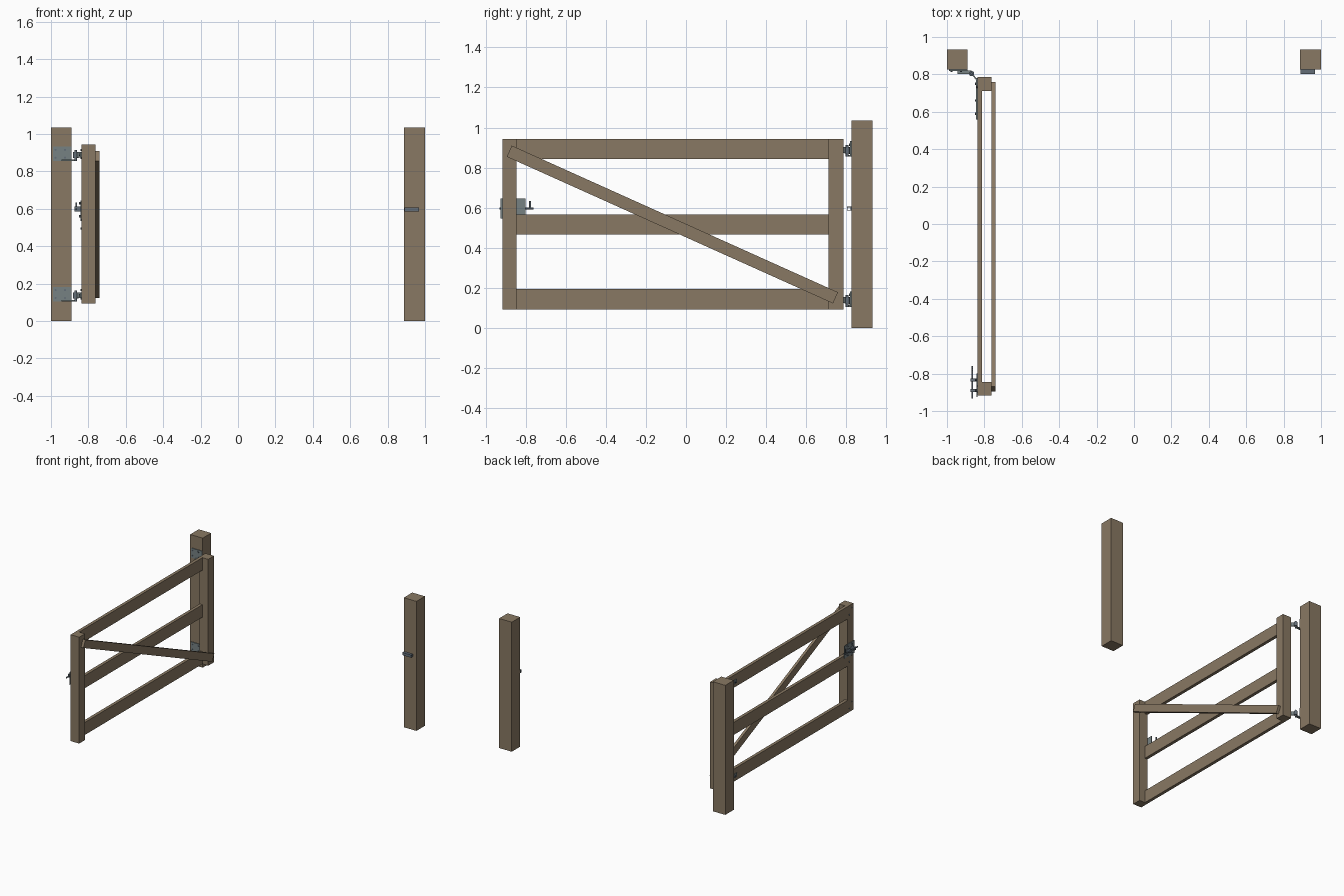
import bpy, bmesh, math
from mathutils import Matrix, Vector

if "Cube" in bpy.data.objects:
    bpy.data.objects.remove(bpy.data.objects["Cube"])


def make_material(name, rgb):
    m = bpy.data.materials.new(name)
    m.diffuse_color = (*rgb, 1)
    m.use_nodes = True
    m.node_tree.nodes["Principled BSDF"].inputs["Base Color"].default_value = m.diffuse_color
    return m


WOOD = make_material("weathered wood", (0.25, 0.19, 0.125))
ZINC = make_material("galvanised plate", (0.18, 0.22, 0.225))
STEEL = make_material("blue grey steel", (0.125, 0.155, 0.185))


def finish(bm, name, mat, matrix=Matrix()):
    bmesh.ops.recalc_face_normals(bm, faces=bm.faces)
    me = bpy.data.meshes.new(name)
    bm.to_mesh(me)
    bm.free()
    me.materials.append(mat)
    ob = bpy.data.objects.new(name, me)
    ob.matrix_world = matrix
    bpy.context.collection.objects.link(ob)
    return ob


def box(name, mat, x0, x1, y0, y1, z0, z1):
    bm = bmesh.new()
    bmesh.ops.create_cube(bm, size=1)
    bmesh.ops.scale(bm, verts=bm.verts, vec=(x1 - x0, y1 - y0, z1 - z0))
    return finish(bm, name, mat, Matrix.Translation(((x0 + x1) / 2, (y0 + y1) / 2, (z0 + z1) / 2)))


def beam(name, mat, a, b, width, thick):
    # bar from a to b; width lies across the direction in the y-z or x-y sense
    a, b = Vector(a), Vector(b)
    d = b - a
    bm = bmesh.new()
    bmesh.ops.create_cube(bm, size=1)
    bmesh.ops.scale(bm, verts=bm.verts, vec=(d.length, thick, width))
    ex = d.normalized()
    ey = Vector((0, 0, 1)).cross(ex).normalized()
    rot = Matrix((ex, ey, ex.cross(ey))).transposed().to_4x4()
    return finish(bm, name, mat, Matrix.Translation((a + b) / 2) @ rot)


def rod(name, mat, a, b, r, sides=12):
    a, b = Vector(a), Vector(b)
    d = b - a
    bm = bmesh.new()
    bmesh.ops.create_cone(bm, cap_ends=True, segments=sides, radius1=r, radius2=r, depth=d.length)
    for f in bm.faces:
        f.smooth = len(f.verts) == 4 and sides > 6
    rot = d.to_track_quat('Z', 'Y').to_matrix().to_4x4()
    return finish(bm, name, mat, Matrix.Translation((a + b) / 2) @ rot)


# posts
box("hinge_post", WOOD, -1.0, -0.89, 0.825, 0.932, 0, 1.035)
box("latch_post", WOOD, 0.888, 1.0, 0.825, 0.932, 0, 1.035)

# gate stiles, set in front of the rails at the joints
RAILS = (("bottom", 0.093, 0.193), ("middle", 0.467, 0.567), ("top", 0.843, 0.943))
STILES = (("latch_stile", -0.917, -0.845), ("hinge_stile", 0.712, 0.785))
for name, y0, y1 in STILES:
    box(name, WOOD, -0.813, -0.762, y0, y1, 0.093, 0.943)
    # stile filler between rails, flush with the rail face
    for (_, _, low), (_, high, _) in zip(RAILS, RAILS[1:]):
        box(name + "_face", WOOD, -0.838, -0.813, y0, y1, low, high)

# rails with bolt heads at each joint
for name, z0, z1 in RAILS:
    box(name + "_rail", WOOD, -0.838, -0.813, -0.917, 0.785, z0, z1)
    for _, y0, y1 in STILES:
        for dy, dz in ((-0.016, 0.022), (0.016, -0.022)):
            y, z = (y0 + y1) / 2 + dy, (z0 + z1) / 2 + dz
            rod("rail_bolt", STEEL, (-0.838, y, z), (-0.842, y, z), 0.005, 8)

# diagonal brace on the inner side
beam("diagonal_brace", WOOD, (-0.751, -0.882, 0.882), (-0.751, 0.746, 0.15), 0.061, 0.021)

# hinges
for h in (0.105, 0.855):
    box("hinge_post_plate", ZINC, -0.99, -0.89, 0.819, 0.825, h, h + 0.077)
    for x in (-0.975, -0.925):
        for z in (h + 0.018, h + 0.06):
            rod("hinge_plate_bolt", STEEL, (x, 0.82, z), (x, 0.814, z), 0.006, 6)
    box("hinge_bracket", ZINC, -0.945, -0.868, 0.802, 0.82, h, h + 0.008)
    rod("hinge_pin", STEEL, (-0.868, 0.804, h), (-0.868, 0.804, h + 0.058), 0.007)
    rod("hinge_eye", STEEL, (-0.868, 0.804, h + 0.016), (-0.868, 0.804, h + 0.048), 0.014)
    beam("hinge_link", ZINC, (-0.864, 0.80, h + 0.033), (-0.841, 0.772, h + 0.033), 0.03, 0.007)
    box("hinge_strap", ZINC, -0.844, -0.838, 0.56, 0.78, h + 0.018, h + 0.048)
    for y in (0.59, 0.66, 0.75):
        rod("hinge_strap_bolt", STEEL, (-0.843, y, h + 0.033), (-0.85, y, h + 0.033), 0.007, 6)

# latch plate and sliding bolt
box("latch_plate", ZINC, -0.843, -0.838, -0.926, -0.80, 0.545, 0.645)
for y in (-0.89, -0.835):
    box("bolt_guide_side", STEEL, -0.873, -0.843, y - 0.008, y + 0.008, 0.586, 0.612)
    for z in (0.56, 0.63):
        rod("latch_plate_bolt", STEEL, (-0.842, y, z), (-0.849, y, z), 0.006, 6)
rod("sliding_bolt", STEEL, (-0.865, -0.932, 0.597), (-0.865, -0.76, 0.597), 0.005)
rod("bolt_handle", STEEL, (-0.865, -0.778, 0.597), (-0.865, -0.778, 0.634), 0.005)

# catch tube on the latch post
for z in (0.585, 0.602):
    box("catch_wall", STEEL, 0.89, 0.968, 0.803, 0.825, z, z + 0.004)
for y in (0.803, 0.821):
    box("catch_side", STEEL, 0.89, 0.968, y, y + 0.004, 0.585, 0.606)
